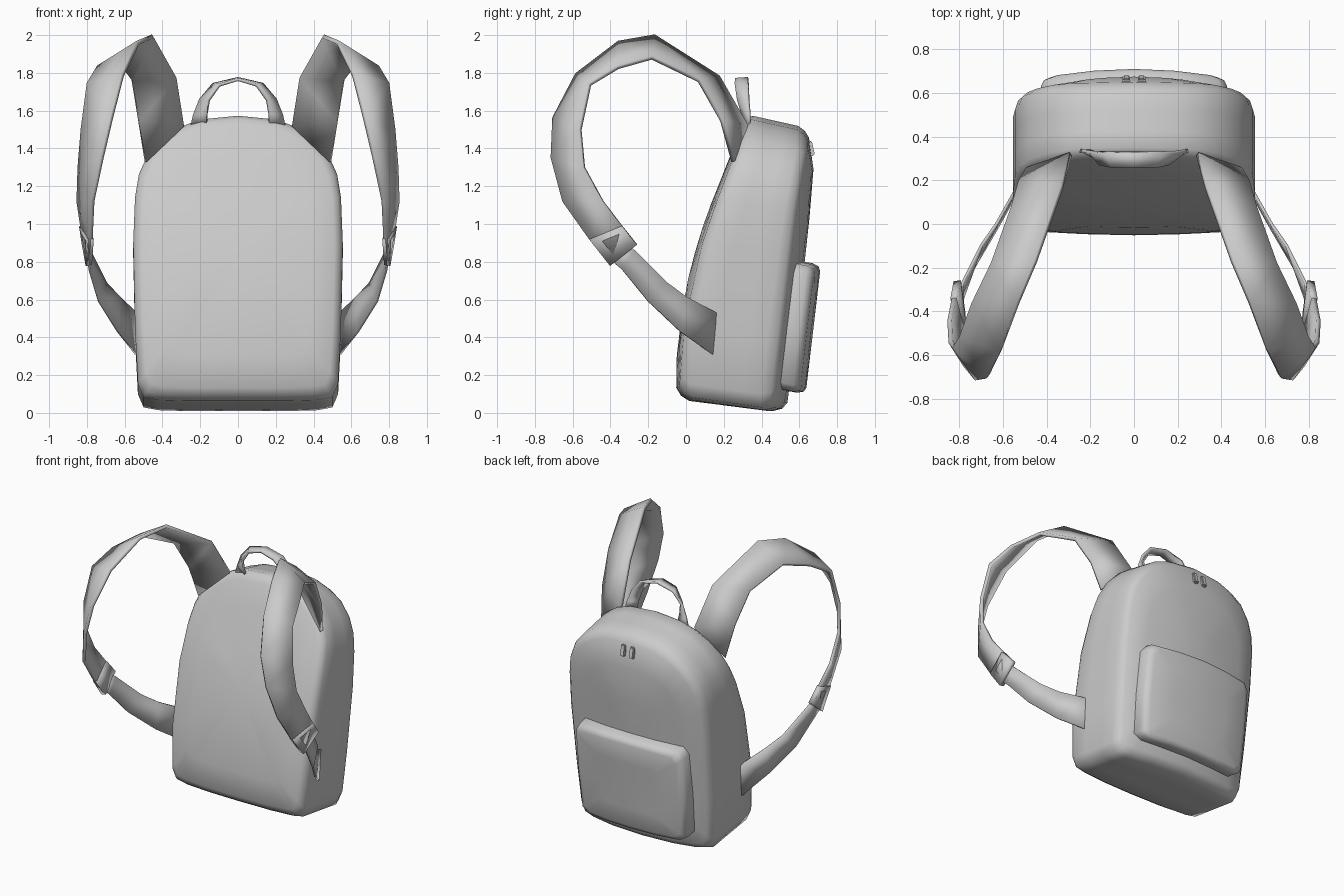
import bpy, bmesh, math
from mathutils import Vector

cube = bpy.data.objects.get("Cube")
if cube:
    bpy.data.objects.remove(cube)

grey = bpy.data.materials.new("grey fabric")
grey.use_nodes = True
COLOUR = (0.6, 0.6, 0.6, 1)
grey.diffuse_color = COLOUR
grey.node_tree.nodes["Principled BSDF"].inputs["Base Color"].default_value = COLOUR


def finish(name, bm, angle=40):
    bmesh.ops.recalc_face_normals(bm, faces=bm.faces)
    mesh = bpy.data.meshes.new(name)
    bm.to_mesh(mesh)
    bm.free()
    mesh.materials.append(grey)
    ob = bpy.data.objects.new(name, mesh)
    bpy.context.collection.objects.link(ob)
    bpy.ops.object.select_all(action='DESELECT')
    ob.select_set(True)
    bpy.context.view_layer.objects.active = ob
    bpy.ops.object.shade_smooth_by_angle(angle=math.radians(angle))
    return ob


def interp(table, z):
    """Piecewise linear lookup in (z, value) pairs."""
    if z <= table[0][0]:
        return table[0][1]
    for (z0, v0), (z1, v1) in zip(table, table[1:]):
        if z <= z1:
            return v0 + (v1 - v0) * (z - z0) / (z1 - z0)
    return table[-1][1]


def padded_shell(name, half, centre_z, front, back, bulges, shear, rings):
    """Half outline (x, z) from bottom to top, lofted from front to back."""
    outline = half + [(-x, z) for x, z in reversed(half) if x > 0]
    width = max(x for x, z in half)

    def place(t, s, x, z):
        x, z = x * s, centre_z + (z - centre_z) * s
        dome = 1 - (x / width) ** 2
        y0 = interp(front, z) - bulges[0] * dome
        y1 = interp(back, z) + bulges[1] * (dome - 1)
        return x, y0 + (y1 - y0) * t, z - shear * t

    bm = bmesh.new()
    loops = [[bm.verts.new(place(t, s, x, z)) for x, z in outline] for t, s in rings]
    n = len(outline)
    for a, b in zip(loops, loops[1:]):
        for i in range(n):
            j = (i + 1) % n
            bm.faces.new((a[i], a[j], b[j], b[i]))
    for loop, t in ((loops[0], 0), (loops[-1], 1)):
        pole = bm.verts.new(place(t, 0, 0, centre_z))
        for i in range(n):
            bm.faces.new((loop[i], loop[(i + 1) % n], pole))
    return finish(name, bm, 60)


def ribbon(name, rail_a, rail_b, thickness, mirror=False):
    """Flat band between two rails, thickened, optionally mirrored in x."""
    sx = -1 if mirror else 1
    bm = bmesh.new()
    pairs = [[bm.verts.new((sx * x, y, z)) for x, y, z in ab] for ab in zip(rail_a, rail_b)]
    for p, q in zip(pairs, pairs[1:]):
        bm.faces.new((p[0], p[1], q[1], q[0]))
    ob = finish(name, bm)
    mod = ob.modifiers.new("thickness", 'SOLIDIFY')
    mod.thickness = thickness
    mod.offset = 0
    mod.use_even_offset = True
    return ob


# Main bag
padded_shell(
    "bag_body",
    half=[(0, .07), (.25, .07), (.42, .075), (.5, .09), (.53, .16), (.545, .45), (.555, .9),
          (.545, 1.15), (.525, 1.27), (.48, 1.37), (.4, 1.46), (.31, 1.52), (.2, 1.56), (0, 1.58)],
    centre_z=.85,
    front=[(.07, -.01), (.15, -.025), (.4, -.015), (.7, .035), (1, .12), (1.3, .24), (1.58, .35)],
    back=[(.07, .53), (.7, .61), (1.3, .675), (1.45, .675), (1.58, .635)],
    bulges=(.03, .085), shear=.07,
    rings=[(0, .35), (0, .7), (0, .92), (.03, .97), (.1, 1), (.35, 1), (.65, 1),
           (.87, 1), (.96, .975), (1, .93), (1, .7), (1, .35)])

# Pocket on the rear panel
padded_shell(
    "rear_pocket",
    half=[(0, .13), (.2, .13), (.37, .135), (.42, .17), (.43, .45), (.425, .75), (.39, .8),
          (.2, .81), (0, .815)],
    centre_z=.47,
    front=[(.1, .46), (.82, .54)], back=[(.1, .63), (.82, .715)],
    bulges=(0, .04), shear=.03,
    rings=[(0, .5), (0, 1), (.4, 1), (.75, 1), (.93, .97), (1, .9), (1, .5)])

# Shoulder straps: upper padded band, end sleeve and lower webbing
upper_a = [(.29, .32, 1.52), (.33, .17, 1.78), (.385, .04, 1.93), (.45, -.17, 1.995),
           (.53, -.36, 1.96), (.61, -.58, 1.79), (.67, -.70, 1.56), (.72, -.71, 1.35),
           (.77, -.65, 1.12), (.78, -.51, .92), (.79, -.4, .78)]
upper_b = [(.49, .25, 1.33), (.525, .19, 1.55), (.56, .07, 1.76), (.59, -.02, 1.83),
           (.65, -.18, 1.88), (.74, -.36, 1.83), (.795, -.51, 1.74), (.825, -.56, 1.5),
           (.84, -.54, 1.3), (.845, -.44, 1.12), (.81, -.26, .89)]
upper_b.insert(10, (.825, -.34, .99))
upper_b.pop(3)
upper_a.pop(2)
lower_a = [(.79, -.4, .81), (.785, -.34, .76), (.735, -.2, .59), (.635, -.03, .43), (.54, .14, .31)]
lower_b = [(.81, -.33, .91), (.785, -.27, .86), (.70, -.1, .69), (.63, 0, .615), (.54, .16, .53)]
for side, mirror in (("left", False), ("right", True)):
    ribbon(side + "_shoulder_strap", upper_a, upper_b, .022, mirror)
    ribbon(side + "_strap_sleeve", upper_a[-2:], upper_b[-2:], .034, mirror)
    ribbon(side + "_lower_strap", lower_a, lower_b, .014, mirror)

# Carrying handle, twisting from flat at its feet to level on top
back_half = [(.25, .335, 1.52), (.235, .335, 1.58), (.2, .33, 1.66), (.13, .33, 1.74), (0, .33, 1.77)]
front_half = [(.165, .33, 1.52), (.165, .30, 1.58), (.155, .275, 1.655), (.1, .26, 1.735), (0, .26, 1.765)]


def arch(points):
    return points + [(-x, y, z) for x, y, z in reversed(points[:-1])]


ribbon("top_handle", arch(back_half), arch(front_half), .016)

# Zip pulls near the top of the rear panel
for side, x in (("left", .035), ("right", -.035)):
    bm = bmesh.new()
    bmesh.ops.create_cube(bm, size=1)
    bmesh.ops.scale(bm, vec=(.035, .025, .08), verts=bm.verts)
    bmesh.ops.bevel(bm, geom=bm.edges[:], offset=.006, segments=2, affect='EDGES')
    pull = finish(side + "_zip_pull", bm)
    pull.location = (x, .662, 1.4)
    pull.rotation_euler.x = math.radians(12)
